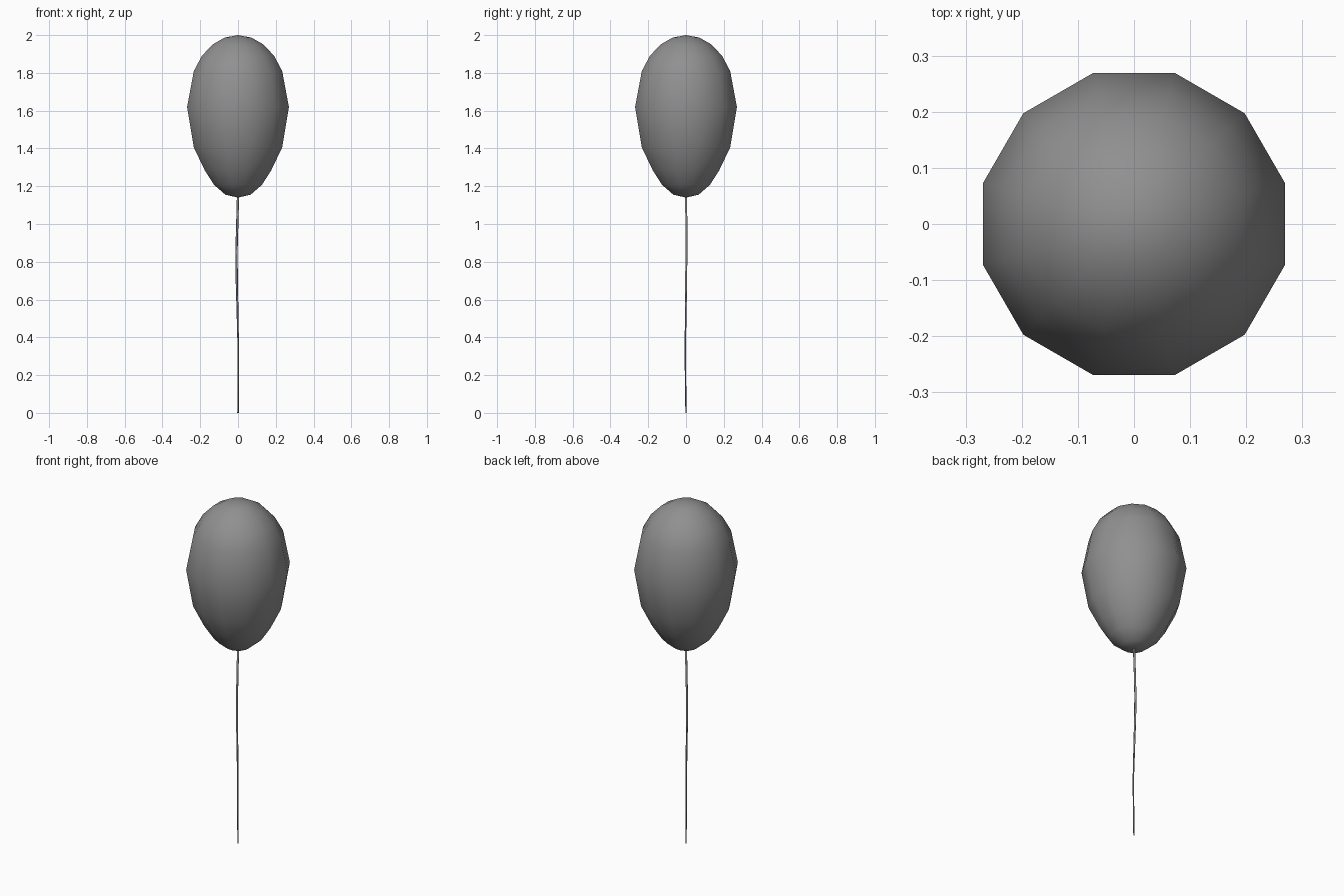
import bpy, bmesh, math

if "Cube" in bpy.data.objects:
    bpy.data.objects.remove(bpy.data.objects["Cube"])

# Dark grey shared by both parts
dark_grey = bpy.data.materials.new("dark_grey")
dark_grey.diffuse_color = (0.28, 0.28, 0.28, 1)
dark_grey.use_nodes = True
dark_grey.node_tree.nodes["Principled BSDF"].inputs["Base Color"].default_value = dark_grey.diffuse_color


def loft(name, rings, sides, offset):
    """Skin stacked horizontal rings given as (x, y, z, radius), closing both ends."""
    bm = bmesh.new()
    loops = []
    for x, y, z, r in rings:
        loops.append([bm.verts.new((x + r * math.cos(offset + math.tau * i / sides),
                                    y + r * math.sin(offset + math.tau * i / sides), z))
                      for i in range(sides)])
    for a, b in zip(loops, loops[1:]):
        for i in range(sides):
            j = (i + 1) % sides
            bm.faces.new((a[i], a[j], b[j], b[i]))
    # zero-radius ends merge to a pole, open ends are capped
    bmesh.ops.remove_doubles(bm, verts=bm.verts[:], dist=1e-5)
    bmesh.ops.holes_fill(bm, edges=bm.edges[:], sides=0)
    bmesh.ops.recalc_face_normals(bm, faces=bm.faces[:])
    mesh = bpy.data.meshes.new(name)
    bm.to_mesh(mesh)
    bm.free()
    mesh.shade_smooth()
    mesh.materials.append(dark_grey)
    obj = bpy.data.objects.new(name, mesh)
    bpy.context.collection.objects.link(obj)
    return obj


# Balloon: twelve-sided egg, rings from bottom to top
profile = [(0.0, 1.14), (0.069, 1.155), (0.131, 1.207), (0.182, 1.284), (0.242, 1.405),
           (0.279, 1.62), (0.242, 1.81), (0.198, 1.89), (0.14, 1.95), (0.073, 1.987), (0.0, 2.0)]
loft("balloon", [(0, 0, z, r) for r, z in profile], 12, math.radians(15))

# String: thin, gently wavy tube hanging to the ground
path = [(0, 0, 0, 0.004), (0.001, -0.003, 0.2, 0.004), (0.001, -0.004, 0.36, 0.004),
        (-0.003, -0.001, 0.55, 0.005), (-0.007, 0.001, 0.72, 0.006),
        (-0.008, 0.002, 0.86, 0.006), (-0.004, 0.002, 1.0, 0.006), (0, 0, 1.15, 0.006)]
loft("string", path, 6, 0)
